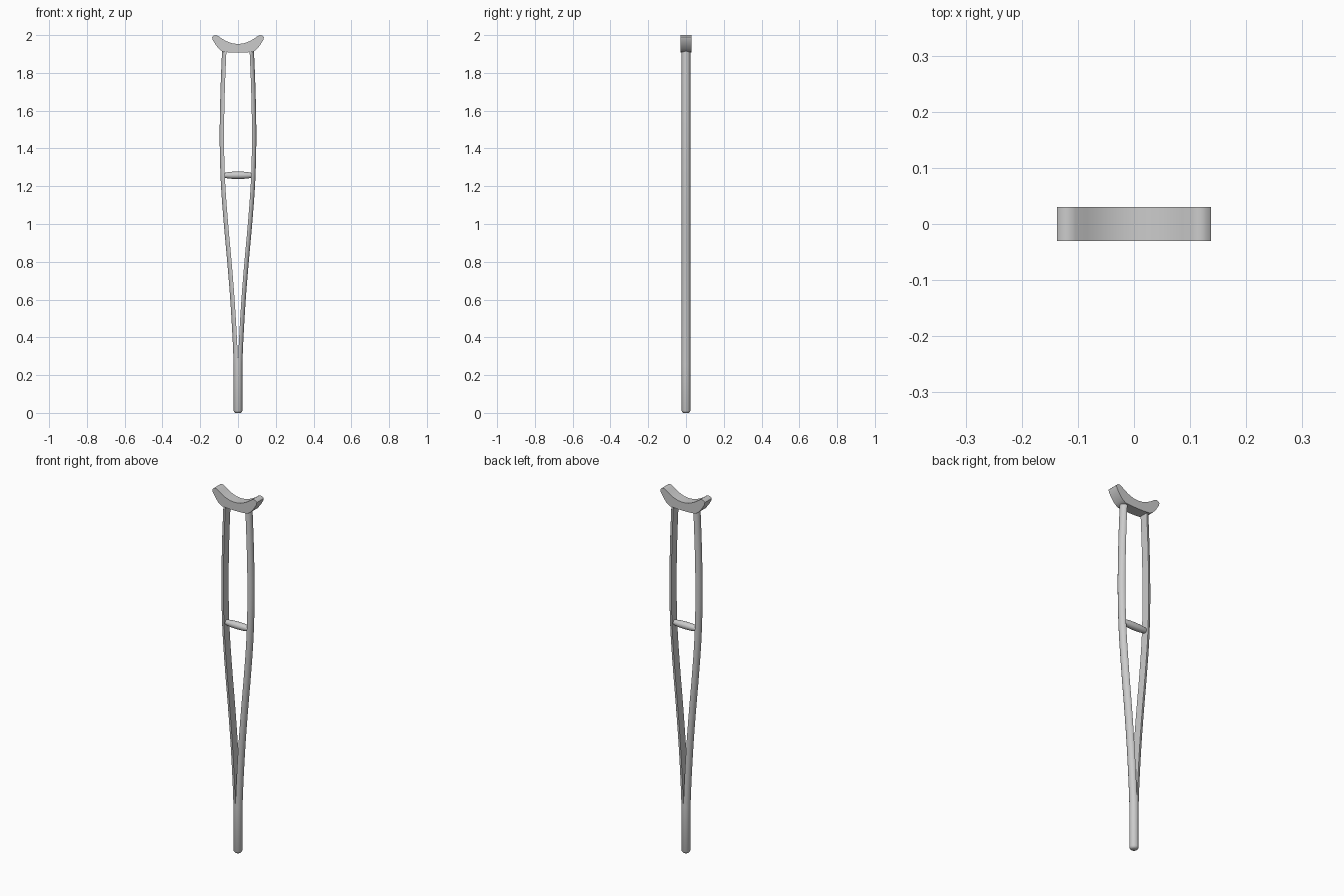
import bpy, bmesh, math

if "Cube" in bpy.data.objects:
    bpy.data.objects.remove(bpy.data.objects["Cube"])


def finish(name, bm, angle=40):
    bmesh.ops.recalc_face_normals(bm, faces=bm.faces)
    mesh = bpy.data.meshes.new(name)
    bm.to_mesh(mesh)
    bm.free()
    ob = bpy.data.objects.new(name, mesh)
    bpy.context.collection.objects.link(ob)
    bpy.ops.object.select_all(action='DESELECT')
    bpy.context.view_layer.objects.active = ob
    ob.select_set(True)
    bpy.ops.object.shade_smooth_by_angle(angle=math.radians(angle))
    return ob


def loft(name, rings):
    bm = bmesh.new()
    loops = [[bm.verts.new(p) for p in r] for r in rings]
    n = len(loops[0])
    for a, b in zip(loops, loops[1:]):
        for i in range(n):
            j = (i + 1) % n
            bm.faces.new((a[i], a[j], b[j], b[i]))
    bm.faces.new(loops[0])
    bm.faces.new(loops[-1])
    return finish(name, bm)


def smooth_path(pts, steps=4):
    # Catmull-Rom curve through the points
    out = []
    for i in range(len(pts) - 1):
        p = [pts[max(0, min(len(pts) - 1, i + k))] for k in (-1, 0, 1, 2)]
        for s in range(steps):
            t = s / steps
            out.append(tuple(0.5 * (2 * b + (c - a) * t + (2*a - 5*b + 4*c - d) * t**2
                                    + (3*b - a - 3*c + d) * t**3) for a, b, c, d in zip(*p)))
    return out + [pts[-1]]


# Bowed side rails: half-round rods, flat inside, joined into one round foot
R = 0.023
path = smooth_path([(0, 0.26), (0.006, 0.4), (0.018, 0.6), (0.034, 0.8), (0.052, 1.0),
                    (0.068, 1.22), (0.074, 1.45), (0.070, 1.7), (0.061, 1.925)])
stations = [(0, 0.004, R - 0.004), (0, 0.012, R)] + [(x, z, R) for x, z in path]
stations.insert(0, (0, 0, R - 0.009))
for side, name in ((-1, "left_rail"), (1, "right_rail")):
    rings = []
    for x, z, r in stations:
        arc = [math.pi * (i / 12 - 0.5) for i in range(13)]
        rings.append([(side * (x + r * math.cos(a)), r * math.sin(a), z) for a in arc])
    loft(name, rings)

# Turned hand grip between the rails
grip = [(-0.076, 0.012), (-0.06, 0.0155), (-0.035, 0.0185), (0, 0.0195),
        (0.035, 0.0185), (0.06, 0.0155), (0.076, 0.012)]
loft("hand_grip", [[(x, r * math.cos(i * math.pi / 10), 1.258 + r * math.sin(i * math.pi / 10))
                    for i in range(20)] for x, r in grip])

# Curved underarm pad, extruded front to back
half = [(0.03, 1.956), (0.06, 1.967), (0.085, 1.981), (0.104, 1.995), (0.115, 2.0),
        (0.128, 1.998), (0.137, 1.989), (0.134, 1.975), (0.117, 1.947), (0.098, 1.924),
        (0.079, 1.911), (0.04, 1.908)]
outline = [(0, 1.953)] + half + [(0, 1.907)] + [(-x, z) for x, z in reversed(half)]
loft("underarm_pad", [[(x, y, z) for x, z in outline] for y in (-0.03, 0.03)])
